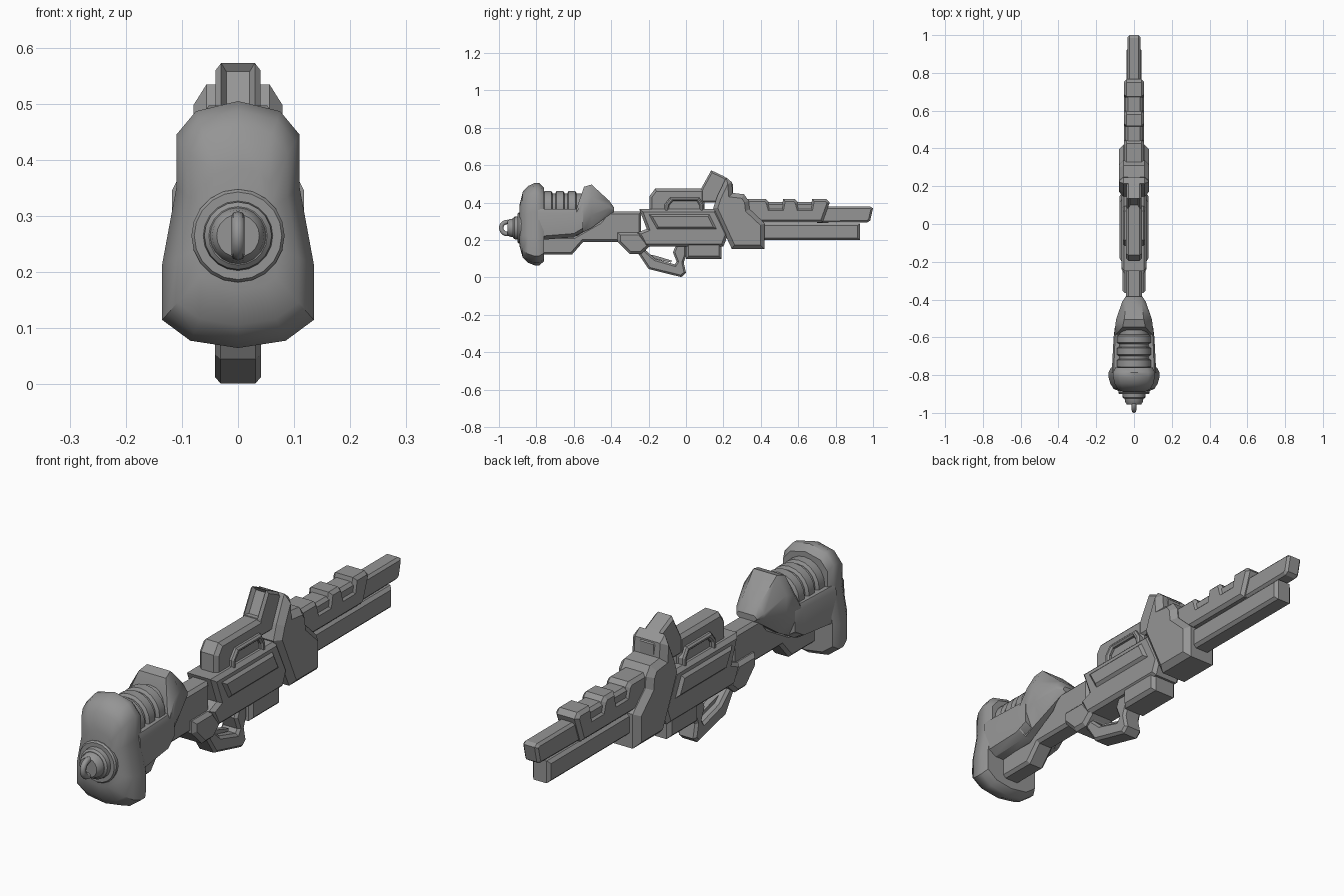
import bpy, bmesh, math
from mathutils import Vector

if "Cube" in bpy.data.objects:
    bpy.data.objects.remove(bpy.data.objects["Cube"])

grey = bpy.data.materials.new("gunmetal_grey")
grey.diffuse_color = (0.3, 0.3, 0.3, 1)
grey.use_nodes = True
grey.node_tree.nodes["Principled BSDF"].inputs["Base Color"].default_value = grey.diffuse_color


def finish(name, bm, smooth=None):
    bmesh.ops.recalc_face_normals(bm, faces=bm.faces[:])
    me = bpy.data.meshes.new(name)
    bm.to_mesh(me)
    bm.free()
    me.materials.append(grey)
    ob = bpy.data.objects.new(name, me)
    bpy.context.collection.objects.link(ob)
    if smooth:
        bpy.ops.object.select_all(action='DESELECT')
        bpy.context.view_layer.objects.active = ob
        ob.select_set(True)
        bpy.ops.object.shade_smooth_by_angle(angle=math.radians(smooth))
    return ob


def prism(name, pts, w, chamfer=0.012, recess=0):
    """Side profile (y, z) extruded to x = +-w, with chamfered flanks."""
    bm = bmesh.new()
    a = [bm.verts.new((-w, y, z)) for y, z in pts]
    b = [bm.verts.new((w, y, z)) for y, z in pts]
    caps = [bm.faces.new(a), bm.faces.new(b[::-1])]
    n = len(pts)
    for i in range(n):
        j = (i + 1) % n
        bm.faces.new((a[j], a[i], b[i], b[j]))
    bmesh.ops.recalc_face_normals(bm, faces=bm.faces[:])
    if chamfer:
        edges = list({e for f in caps for e in f.edges})
        bmesh.ops.bevel(bm, geom=edges, offset=chamfer, segments=1,
                        affect='EDGES', clamp_overlap=True)
    if recess:  # sunken window in the rear slope
        bm.normal_update()
        f = min((f for f in bm.faces if f.calc_center_median().z > 0.48),
                key=lambda f: f.normal.y)
        bmesh.ops.inset_individual(bm, faces=[f], thickness=0.013)
        bmesh.ops.translate(bm, verts=f.verts[:], vec=f.normal * -recess)
    return finish(name, bm)


def loft(name, rings, smooth=30):
    bm = bmesh.new()
    loops = [[bm.verts.new(p) for p in r] for r in rings]
    n = len(loops[0])
    for r, s in zip(loops, loops[1:]):
        for i in range(n):
            j = (i + 1) % n
            bm.faces.new((r[i], r[j], s[j], s[i]))
    bm.faces.new(loops[0])
    bm.faces.new(loops[-1][::-1])
    return finish(name, bm, smooth)


def lathe(name, prof, z, n=20):
    """Turned part about a y axis; prof holds (y, radius)."""
    return loft(name, [[(r * math.cos(2 * math.pi * k / n), y,
                         z + r * math.sin(2 * math.pi * k / n))
                        for k in range(n)] for y, r in prof])


def mirror_ring(half, y):
    pts = half + [(-x, z) for x, z in half[::-1] if x > 0]
    return [(x, y, z) for x, z in pts]


# butt cap: one outline swelling forward
outline = [(0, .065), (.085, .078), (.135, .115), (.135, .215), (.11, .35),
           (.11, .445), (.075, .487), (0, .505)]
caps = []
for y, s in ((-.89, .5), (-.873, .8), (-.845, .93), (-.81, 1), (-.785, 1), (-.76, .9)):
    caps.append(mirror_ring([(x * s, .27 + (z - .27) * s) for x, z in outline], y))
loft("butt_cap", caps, 40)

# stepped knob and hanging loop on the butt
lathe("butt_knob", [(-.87, .083), (-.893, .083), (-.9, .078), (-.9, .062), (-.918, .06),
                    (-.925, .052), (-.925, .05), (-.945, .046), (-.955, .038)], .265)
bm = bmesh.new()
R, r, N, M = .032, .012, 20, 8
grid = [[bm.verts.new((r * math.sin(v), -.956 + (R + r * math.cos(v)) * math.cos(u),
                       .265 + (R + r * math.cos(v)) * math.sin(u)))
         for v in [2 * math.pi * k / M for k in range(M)]]
        for u in [2 * math.pi * k / N for k in range(N)]]
for i in range(N):
    for j in range(M):
        a, b = grid[i], grid[(i + 1) % N]
        bm.faces.new((a[j], b[j], b[(j + 1) % M], a[(j + 1) % M]))
finish("sling_loop", bm, 60)

# cradle holding the coils, and the hood in front of it
def box_ring(y, z0, z1, w, wt, c):
    return mirror_ring([(0, z0), (w * .7, z0), (w, z0 + c), (w, z1 - c), (wt, z1), (0, z1)], y)

loft("coil_cradle", [box_ring(-.79, .2, .365, .118, .108, .02),
                     box_ring(-.6, .215, .365, .108, .1, .02),
                     box_ring(-.55, .245, .365, .102, .09, .02)])
loft("stock_hood", [box_ring(-.585, .22, .37, .105, .095, .02),
                    box_ring(-.545, .245, .485, .1, .06, .07),
                    box_ring(-.505, .265, .497, .095, .052, .07),
                    box_ring(-.41, .335, .41, .062, .04, .03),
                    box_ring(-.385, .35, .375, .045, .035, .01)], 35)

# coil pack
lathe("coil_core", [(-.79, .076), (-.56, .076)], .372)
for i in range(3):
    y = -.738 + i * .064
    lathe("coil_ring_%d" % (i + 1), [(y - .024, .08), (y - .018, .09),
                                     (y + .018, .09), (y + .024, .08)], .372)

# stock frame
prism("stock_frame", [(-.8, .122), (-.61, .122), (-.55, .19), (-.24, .19), (-.24, .352),
                      (-.42, .352), (-.46, .3), (-.6, .22), (-.8, .22)], .042)

# receiver with slanted front
prism("receiver", [(-.25, .365), (.16, .365), (.225, .23), (.2, .165), (-.22, .165),
                   (-.26, .24), (-.21, .26)], .066, .014)
prism("receiver_panel", [(-.2, .338), (.125, .338), (.165, .258), (-.155, .258)], .077, .012)
prism("rear_bracket", [(-.365, .24), (-.245, .24), (-.19, .17), (-.24, .125),
                       (-.3, .125), (-.365, .19)], .062, .014)
prism("magazine", [(0, .2), (0, .1), (.19, .1), (.19, .2)], .06, .014)

# trigger guard: open bent strap
prism("trigger_guard", [(-.27, .15), (-.2, .045), (-.025, .002), (0, .025), (-.012, .08),
                        (.002, .12), (.002, .18), (-.05, .18), (-.07, .135), (-.05, .085),
                        (-.06, .07), (-.165, .1), (-.215, .145), (-.2, .18), (-.26, .18)],
      .041, .01)
prism("trigger", [(-.2, .125), (-.19, .105), (-.08, .08), (-.075, .09), (-.15, .113)], .012, 0)

# top handle, side arches and sight
prism("top_handle", [(-.195, .35), (-.195, .435), (-.165, .475), (.1, .475), (.1, .35)],
      .042, .014)
prism("side_arch", [(-.115, .35), (-.115, .39), (-.085, .428), (.07, .428), (.095, .39),
                    (.095, .35), (.075, .35), (.072, .385), (.058, .408), (-.07, .408),
                    (-.09, .385), (-.092, .35)], .058, .007)
prism("sight", [(.06, .4), (.082, .478), (.135, .573), (.205, .54), (.25, .5), (.25, .4)],
      .04, .01, recess=.015)

# front block
prism("front_block", [(.145, .37), (.165, .43), (.215, .535), (.245, .51), (.25, .452),
                      (.31, .445), (.335, .41), (.34, .365), (.42, .29), (.42, .152),
                      (.245, .152), (.2, .25)], .079, .024)

# fore rail: notched sleeve over a core
prism("rail_sleeve", [(.3, .295), (.3, .42), (.425, .42), (.44, .405), (.45, .37), (.51, .37),
                      (.52, .42), (.58, .42), (.595, .405), (.605, .37), (.665, .37),
                      (.675, .42), (.75, .42), (.768, .4), (.73, .295)], .052, .013)
prism("rail_core", [(.35, .32), (.35, .403), (.72, .403), (.72, .32)], .044, .012)

# barrels
prism("upper_barrel", [(.7, .292), (.7, .38), (.985, .38), (1, .37), (.985, .305), (.97, .295)],
      .034, .01)
prism("lower_barrel", [(.4, .2), (.4, .29), (.93, .29), (.93, .2)], .041, .012)
